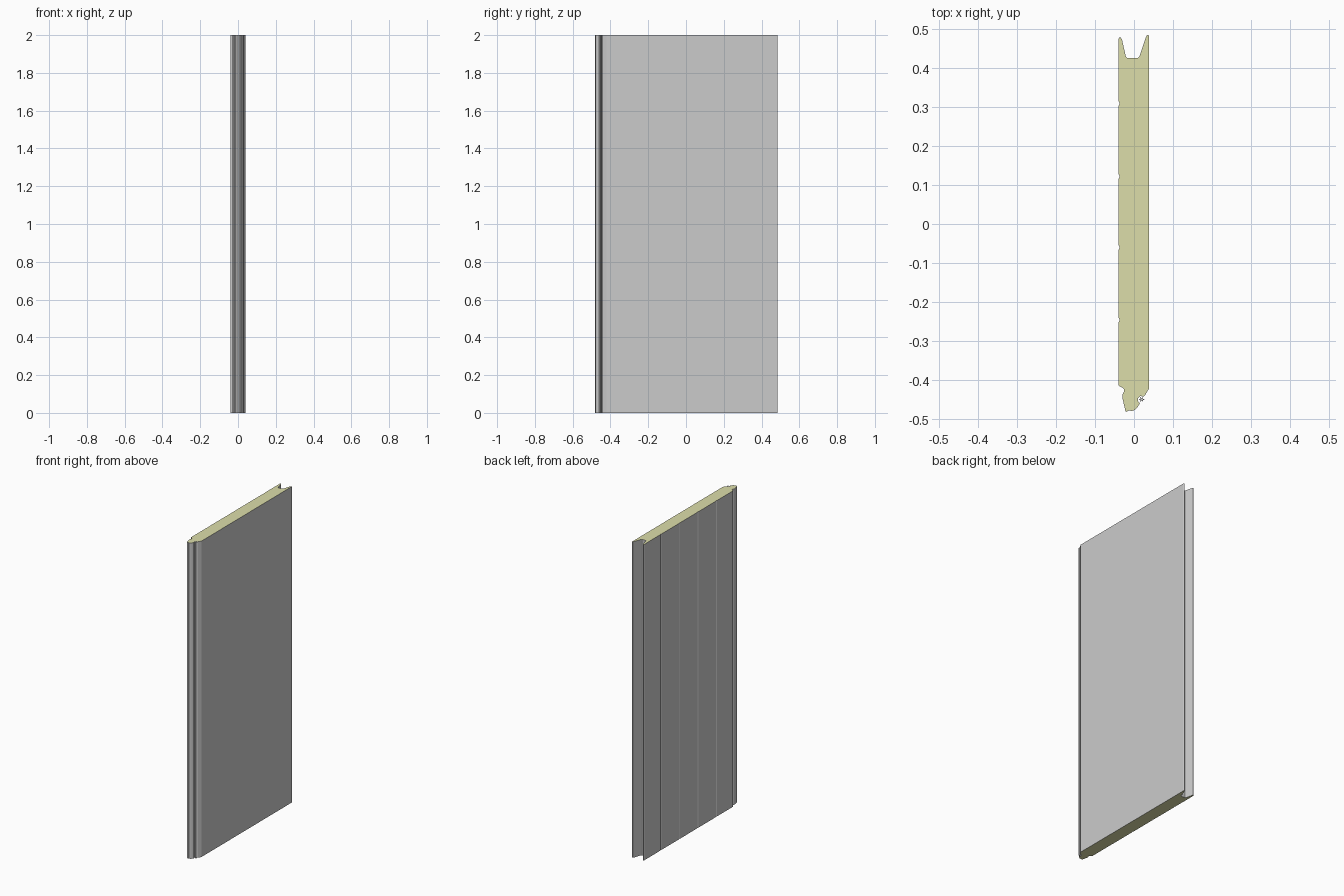
import bpy, bmesh, math
from mathutils import Vector

if "Cube" in bpy.data.objects:
    bpy.data.objects.remove(bpy.data.objects["Cube"])

H = 2.0      # panel height
T = 0.0007   # sheet thickness


def prism(name, pts, mat=None):
    """Extrude a closed xy outline to full height."""
    bm = bmesh.new()
    face = bm.faces.new([bm.verts.new((x, y, 0)) for x, y in pts])
    res = bmesh.ops.extrude_face_region(bm, geom=[face])
    top = [v for v in res["geom"] if isinstance(v, bmesh.types.BMVert)]
    bmesh.ops.translate(bm, verts=top, vec=(0, 0, H))
    bmesh.ops.recalc_face_normals(bm, faces=bm.faces)
    me = bpy.data.meshes.new(name)
    bm.to_mesh(me)
    bm.free()
    ob = bpy.data.objects.new(name, me)
    bpy.context.collection.objects.link(ob)
    if mat:
        me.materials.append(mat)
    return ob


def inset(pts, d):
    """Mitred inward offset of a counter-clockwise outline."""
    out = []
    for i, p in enumerate(pts):
        a = (Vector(p) - Vector(pts[i - 1])).normalized()
        b = (Vector(pts[(i + 1) % len(pts)]) - Vector(p)).normalized()
        na, nb = Vector((-a.y, a.x)), Vector((-b.y, b.x))
        m = (na + nb) / max(1 + na.dot(nb), 0.4)
        out.append(tuple(Vector(p) + m * d))
    return out


# Flat face: rounded tongue nose, gasket pocket, wide face, pointed lip
flat_side = [(-0.012, -0.478), (-0.006, -0.480), (0.002, -0.477), (0.009, -0.470),
             (0.015, -0.460), (0.011, -0.456), (0.010, -0.447), (0.016, -0.441),
             (0.024, -0.443), (0.028, -0.440),
             (0.039, -0.421), (0.039, 0.482), (0.037, 0.485), (0.033, 0.484),
             (0.030, 0.478), (0.014, 0.430), (0.010, 0.426)]

# Grooved face: short lip, four shallow grooves, stepped tongue edge
grooved_side = [(-0.018, 0.426), (-0.021, 0.430), (-0.031, 0.474), (-0.034, 0.478),
                (-0.038, 0.478), (-0.040, 0.474)]
for gy in (0.309, 0.122, -0.060, -0.246):
    grooved_side += [(-0.040, gy + 0.007), (-0.0375, gy + 0.002),
                     (-0.0375, gy - 0.002), (-0.040, gy - 0.007)]
grooved_side += [(-0.040, -0.413), (-0.038, -0.416), (-0.029, -0.420), (-0.026, -0.424),
                 (-0.026, -0.430), (-0.030, -0.438), (-0.030, -0.445),
                 (-0.022, -0.480), (-0.019, -0.482), (-0.016, -0.480)]

outline = flat_side + grooved_side
inner = inset(outline, T)
n, k = len(outline), len(flat_side)

foam = bpy.data.materials.new("foam")
foam.diffuse_color = (0.72, 0.73, 0.40, 1)
foam.use_nodes = True
foam.node_tree.nodes["Principled BSDF"].inputs["Base Color"].default_value = foam.diffuse_color

# Foam core and the sheets wrapping it
prism("foam_core", inner, foam)


def sheet(name, first, last):
    idx = [i % n for i in range(first, last + 1)]
    return prism(name, [outline[i] for i in idx] + [inner[i] for i in reversed(idx)])


sheet("flat_sheet", 0, k - 1)
sheet("groove_sealing_tape", k - 1, k)
sheet("grooved_sheet", k, n - 1)
sheet("tongue_sealing_tape", n - 1, n)

# Finned gasket in the tongue pocket
fins = []
for i in range(12):
    a = math.tau * i / 12
    r = 0.0075 if i % 2 == 0 else 0.003
    fins.append((0.0195 + r * 1.15 * math.cos(a), -0.450 + r * math.sin(a)))
prism("finned_gasket", fins)
